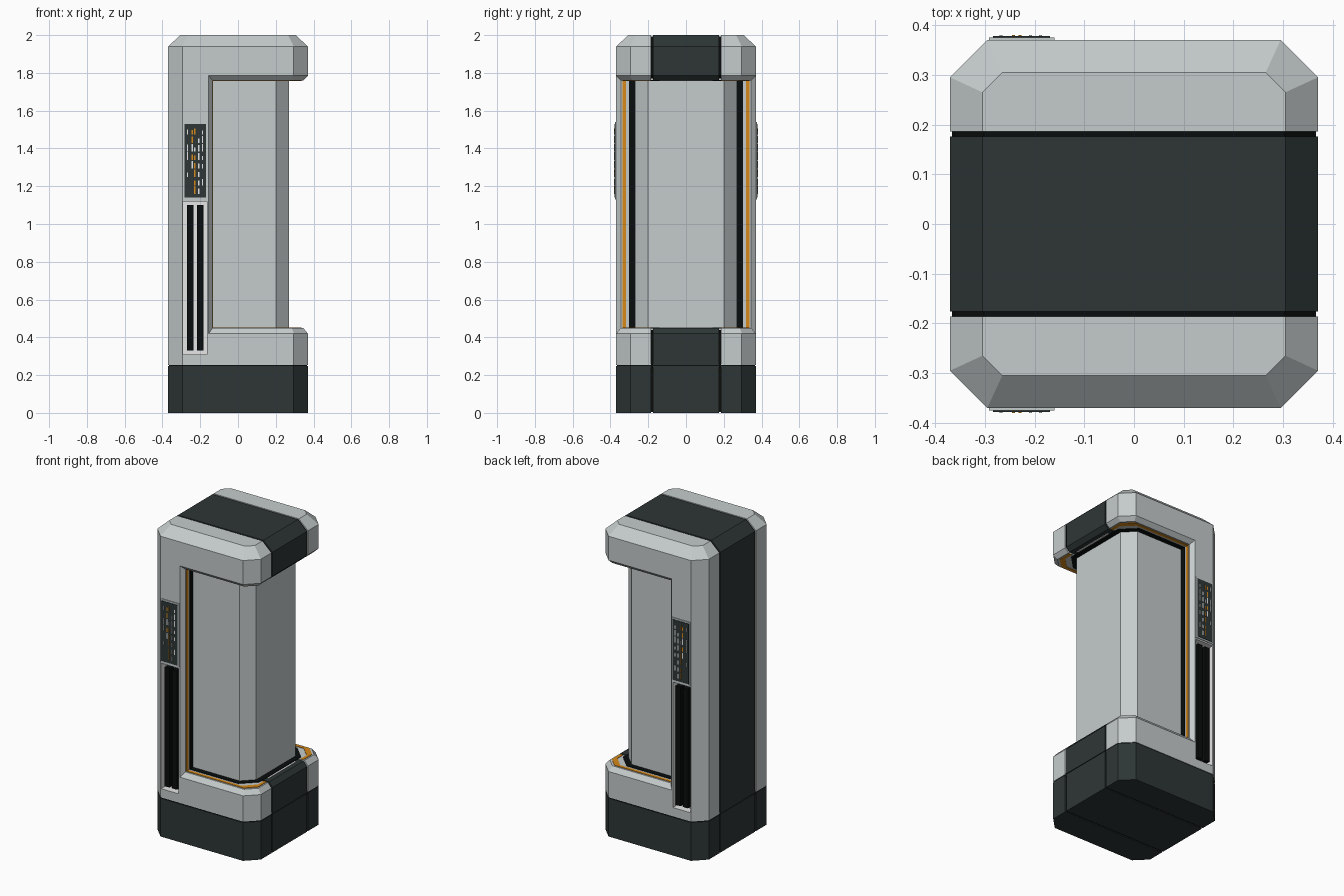
import bpy, bmesh, random

cube = bpy.data.objects.get("Cube")
if cube:
    bpy.data.objects.remove(cube, do_unlink=True)
random.seed(4)


def material(name, rgb):
    m = bpy.data.materials.new(name)
    m.use_nodes = True
    m.diffuse_color = (*rgb, 1)
    m.node_tree.nodes["Principled BSDF"].inputs["Base Color"].default_value = (*rgb, 1)
    return m


LIGHT = material("light grey", (0.56, 0.60, 0.60))
DARK = material("dark green grey", (0.027, 0.037, 0.036))
BLACK = material("black", (0.003, 0.004, 0.004))
ORANGE = material("orange", (0.68, 0.25, 0.01))
WHITE = material("white", (0.95, 0.95, 0.95))


def finish(name, bm, *mats):
    bmesh.ops.recalc_face_normals(bm, faces=bm.faces)
    me = bpy.data.meshes.new(name)
    bm.to_mesh(me)
    bm.free()
    for m in mats:
        me.materials.append(m)
    ob = bpy.data.objects.new(name, me)
    bpy.context.scene.collection.objects.link(ob)
    return ob


def octagon(r, cut):
    """Square outline with half width r and cut corners."""
    c = r - cut
    return [(r, -c), (r, c), (c, r), (-c, r), (-r, c), (-r, -c), (-c, -r), (c, -r)]


def loft(name, rings, mats, y_min=None, y_max=None):
    """Convex solid through (z, outline) rings, optionally sliced in y."""
    bm = bmesh.new()
    loops = [[bm.verts.new((x, y, z)) for x, y in pts] for z, pts in rings]
    bm.faces.new(loops[0])
    bm.faces.new(loops[-1])
    for a, b in zip(loops, loops[1:]):
        for i in range(len(a)):
            j = (i + 1) % len(a)
            bm.faces.new((a[i], a[j], b[j], b[i]))
    for y, side in ((y_min, -1), (y_max, 1)):
        if y is not None:
            cut = bmesh.ops.bisect_plane(
                bm, geom=bm.verts[:] + bm.edges[:] + bm.faces[:],
                plane_co=(0, y, 0), plane_no=(0, side, 0), clear_outer=True)
            edges = [e for e in cut["geom_cut"] if isinstance(e, bmesh.types.BMEdge)]
            bmesh.ops.edgeloop_fill(bm, edges=edges)
    return finish(name, bm, *mats)


def boxes(name, spans, *mats, index=0):
    """One object made of boxes given as (x0, x1, y0, y1, z0, z1)."""
    bm = bmesh.new()
    for x0, x1, y0, y1, z0, z1 in spans:
        new = bmesh.ops.create_cube(bm, size=1)["verts"]
        for v in new:
            v.co.x = x1 if v.co.x > 0 else x0
            v.co.y = y1 if v.co.y > 0 else y0
            v.co.z = z1 if v.co.z > 0 else z0
    for f in bm.faces:
        f.material_index = index
    return finish(name, bm, *mats)


def both(spans):
    """Repeat boxes on the front and the back."""
    return spans + [(a, b, -d, -c, e, f) for a, b, c, d, e, f in spans]


# Outlines shared by the shell parts
FULL = octagon(0.37, 0.075)
EDGE = octagon(0.345, 0.06)
ROOF = octagon(0.305, 0.04)
half_spine = [(-0.37, 0.295), (-0.295, 0.37), (-0.155, 0.37), (-0.135, 0.345)]
SPINE = half_spine + [(x, -y) for x, y in reversed(half_spine)]

shell = {
    "base": [(0, FULL), (0.247, FULL)],
    "lower_block": [(0.253, FULL), (0.42, FULL), (0.45, EDGE)],
    "spine": [(0.42, SPINE), (1.785, SPINE)],
    "top_block": [(1.76, EDGE), (1.785, FULL), (1.94, FULL), (2.0, ROOF)],
}

# Slot cutter for the vents on the front and the back
cutter = boxes("slot_cutter", both([(-0.29, -0.165, 0.32, 0.42, 0.31, 1.12)]),
               LIGHT, WHITE, index=1)
cutter.hide_render = True

# Shell: light sides, dark centre band, dark base
for part, rings in shell.items():
    side_mat = DARK if part == "base" else LIGHT
    loft(part + "_band", rings, [DARK], -0.176, 0.176)
    for label, lo, hi in (("front", None, -0.186), ("back", 0.186, None)):
        ob = loft(f"{part}_{label}", rings, [side_mat, WHITE], lo, hi)
        if part in ("lower_block", "spine"):
            mod = ob.modifiers.new("slot", "BOOLEAN")
            mod.operation = "DIFFERENCE"
            mod.solver = "EXACT"
            mod.object = cutter
            bpy.context.view_layer.objects.active = ob
            bpy.ops.object.modifier_apply(modifier=mod.name)
bpy.data.objects.remove(cutter, do_unlink=True)

# Black liner seen in the grooves beside the band and above the base
inner = octagon(0.362, 0.072)
loft("groove_liner_bottom", [(0.006, inner), (0.44, octagon(0.339, 0.06))], [BLACK], -0.2, 0.2)
loft("groove_liner_top", [(1.77, octagon(0.339, 0.06)), (1.79, inner), (1.937, inner),
                          (1.993, octagon(0.302, 0.04))], [BLACK], -0.2, 0.2)
boxes("groove_liner_spine", [(-0.362, -0.145, -0.2, 0.2, 0.3, 1.9)], BLACK)
loft("base_seam", [(0.24, octagon(0.366, 0.074)), (0.26, octagon(0.366, 0.074))], [BLACK])

# Central column
half_core = [(0.27, 0.2), (0.2, 0.27), (-0.145, 0.27)]
CORE = half_core + [(x, -y) for x, y in reversed(half_core)]
loft("column", [(0.44, CORE), (1.77, CORE)], [LIGHT])


def trim(name, outer, inside, mat):
    """Thin inlay around the column on the floor and ceiling of the opening."""
    bm = bmesh.new()
    for z0, z1 in ((0.448, 0.453), (1.757, 1.762)):
        for s in (1, -1):
            for i in range(len(outer) - 1):
                quad = [outer[i], outer[i + 1], inside[i + 1], inside[i]]
                low = [bm.verts.new((x, s * y, z0)) for x, y in quad]
                high = [bm.verts.new((x, s * y, z1)) for x, y in quad]
                bm.faces.new(low)
                bm.faces.new(high)
                for a in range(4):
                    b = (a + 1) % 4
                    bm.faces.new((low[a], low[b], high[b], high[a]))
    finish(name, bm, mat)


trim("orange_trim", [(-0.135, 0.336), (0.276, 0.336), (0.336, 0.276), (0.336, 0.187)],
     [(-0.135, 0.317), (0.248, 0.317), (0.317, 0.248), (0.317, 0.187)], ORANGE)
trim("black_trim", [(-0.135, 0.302), (0.213, 0.302), (0.302, 0.213), (0.302, 0)],
     [(-0.135, 0.268), (0.198, 0.268), (0.268, 0.198), (0.268, 0)], BLACK)

# Trim running up the inside of the spine
boxes("spine_orange_trim", both([(-0.138, -0.132, 0.317, 0.336, 0.45, 1.76)]), ORANGE)
boxes("spine_black_trim", both([(-0.138, -0.132, 0.268, 0.302, 0.45, 1.76)]), BLACK)

# White light strips on the band beside the column
boxes("light_strips", [(0.308, 0.318, -0.14, 0.14, z, z + 0.006) for z in (0.447, 1.757)], WHITE)

# Vent bars standing in the slots
boxes("vent_bars", both([(x - 0.017, x + 0.017, 0.315, 0.365, 0.33, 1.1)
                         for x in (-0.252, -0.199)]), BLACK)

# Display panels above the slots
boxes("display_frame", both([(-0.292, -0.16, 0.36, 0.375, 1.13, 1.54)]), LIGHT)
boxes("display_screen", both([(-0.284, -0.169, 0.37, 0.378, 1.14, 1.53)]), DARK)

# Small readout dashes, orange mostly in the middle columns
dashes = {"white": [], "orange": []}
for col, x in enumerate((-0.268, -0.242, -0.229, -0.208, -0.188)):
    for row in range(8):
        if random.random() < 0.3:
            continue
        z = 1.16 + row * 0.045
        warm = col in (1, 2) and random.random() < 0.6
        dashes["orange" if warm else "white"].append(
            (x - 0.003, x + 0.003, 0.376, 0.38, z, z + random.uniform(0.02, 0.042)))
boxes("white_dashes", both(dashes["white"]), WHITE)
boxes("orange_dashes", both(dashes["orange"]), ORANGE)
